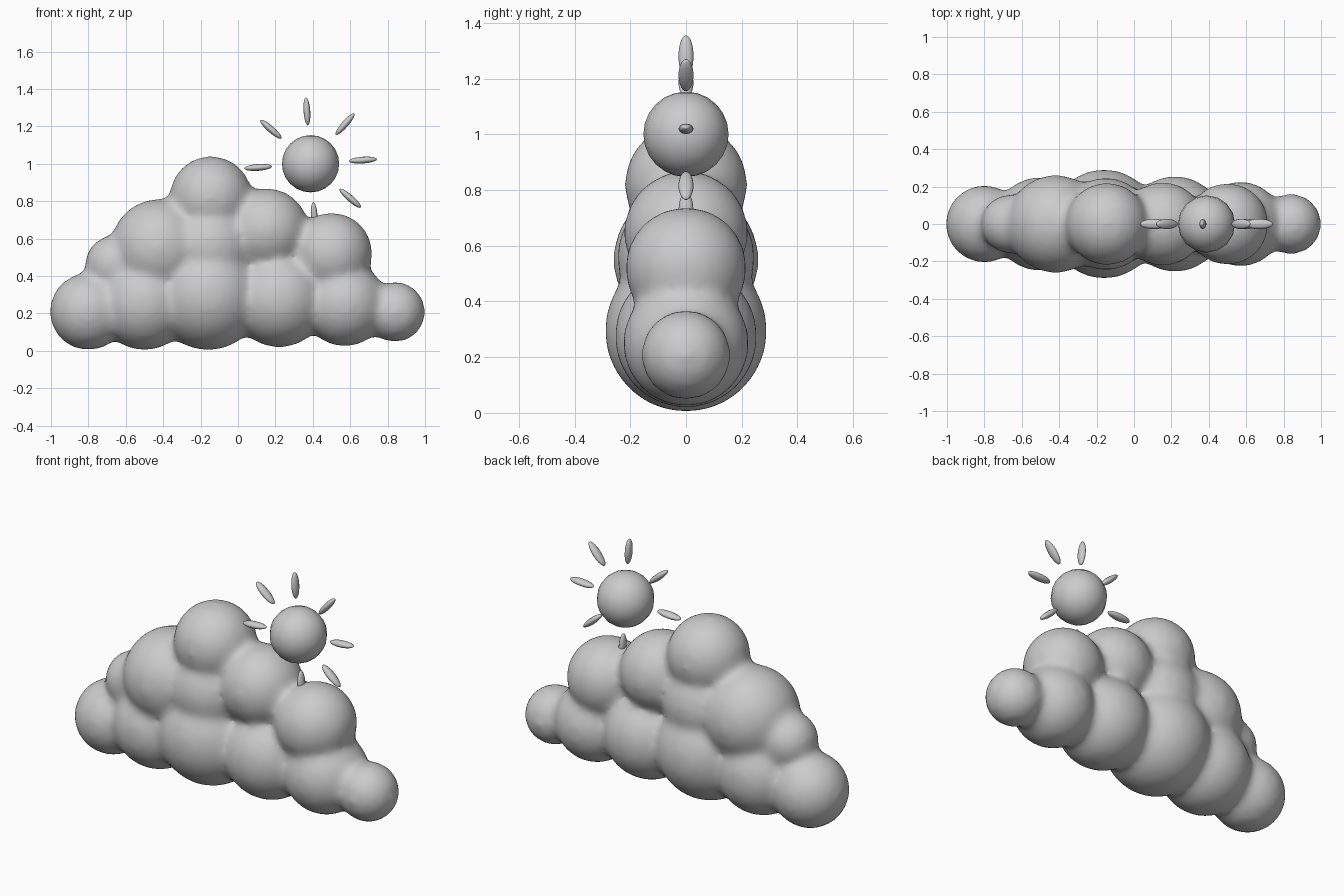
import bpy, bmesh, math
from mathutils import Matrix, Vector

if "Cube" in bpy.data.objects:
    bpy.data.objects.remove(bpy.data.objects["Cube"])


def make_object(name, bm):
    mesh = bpy.data.meshes.new(name)
    bm.to_mesh(mesh)
    bm.free()
    obj = bpy.data.objects.new(name, mesh)
    bpy.context.collection.objects.link(obj)
    for p in mesh.polygons:
        p.use_smooth = True
    return obj


# Cloud: overlapping puffs (x, z, radius) fused and softened
puffs = [
    (-0.80, 0.21, 0.20), (-0.50, 0.255, 0.245), (-0.16, 0.295, 0.285),
    (0.22, 0.275, 0.25), (0.57, 0.25, 0.22), (0.84, 0.208, 0.155),
    (-0.66, 0.46, 0.152), (-0.42, 0.55, 0.255), (-0.15, 0.56, 0.24),
    (-0.145, 0.82, 0.214), (0.155, 0.645, 0.217), (0.50, 0.52, 0.212),
]
bm = bmesh.new()
for x, z, r in puffs:
    bmesh.ops.create_uvsphere(bm, u_segments=48, v_segments=24, radius=r + 0.007,
                              matrix=Matrix.Translation((x, 0, z)))
cloud = make_object("cloud", bm)
fuse = cloud.modifiers.new("fuse", 'REMESH')
fuse.mode = 'VOXEL'
fuse.voxel_size = 0.02
fuse.use_smooth_shade = True
soften = cloud.modifiers.new("soften", 'SMOOTH')
soften.factor = 0.5
soften.iterations = 18

# Sun disc: a coarse smooth ball
sun_pos = Vector((0.388, 0, 1.0))
bm = bmesh.new()
bmesh.ops.create_uvsphere(bm, u_segments=16, v_segments=12, radius=0.153,
                          matrix=Matrix.Translation(sun_pos))
make_object("sun", bm)

# Sun rays: eight slim ellipsoids in a slightly turned ring
for i in range(8):
    a = math.radians(4 + 45 * i)
    centre = sun_pos + Vector((math.cos(a), 0, math.sin(a))) * 0.281
    bm = bmesh.new()
    bmesh.ops.create_uvsphere(
        bm, u_segments=12, v_segments=10, radius=1,
        matrix=Matrix.Translation(centre) @ Matrix.Rotation(math.pi / 2 - a, 4, 'Y')
        @ Matrix.Diagonal((0.018, 0.027, 0.075, 1)))
    make_object(f"sun_ray_{i + 1}", bm)
